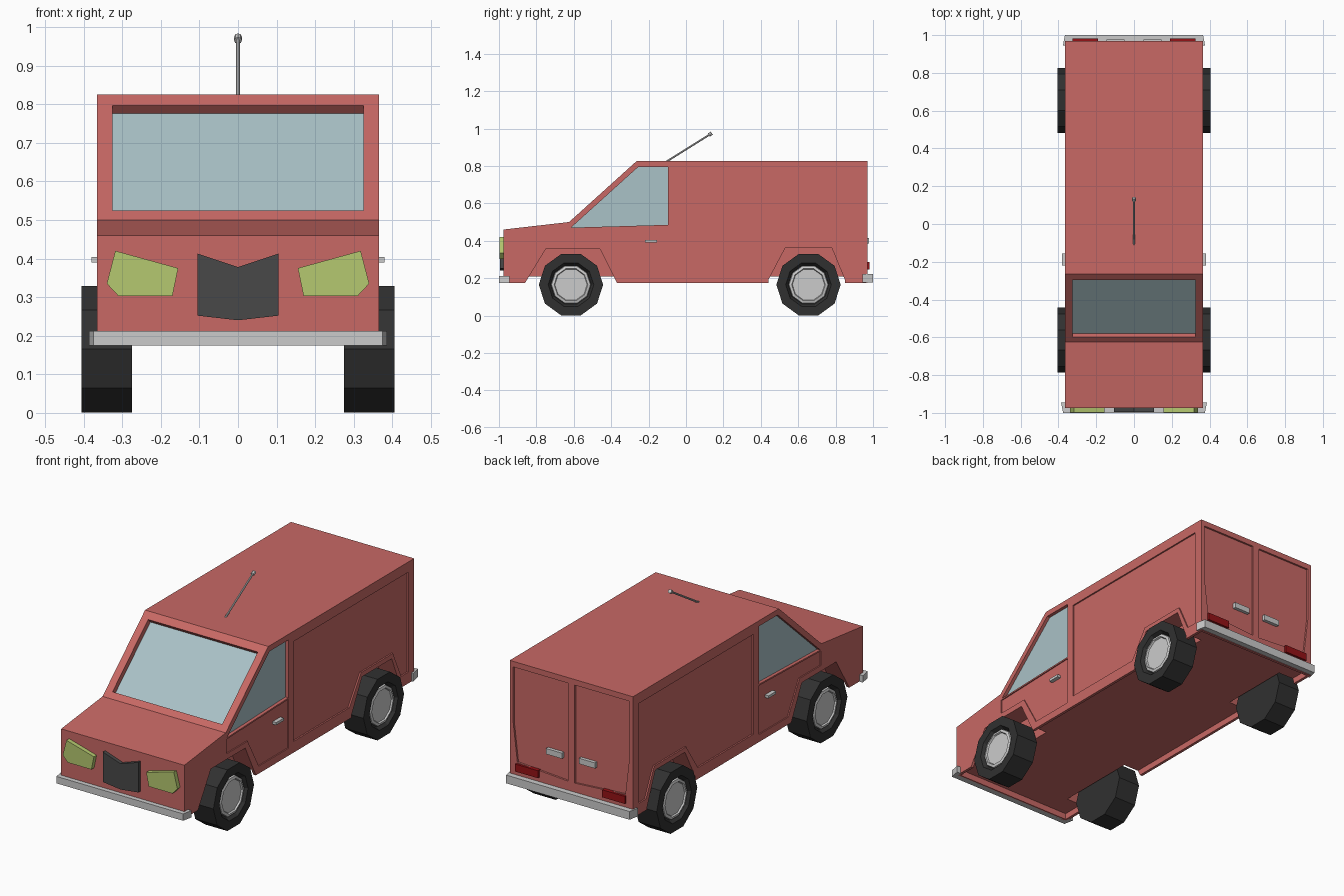
import bpy, bmesh, math
from mathutils import Vector

if "Cube" in bpy.data.objects:
    bpy.data.objects.remove(bpy.data.objects["Cube"])


def material(name, rgb):
    m = bpy.data.materials.new(name)
    m.diffuse_color = (*rgb, 1)
    m.use_nodes = True
    m.node_tree.nodes["Principled BSDF"].inputs["Base Color"].default_value = m.diffuse_color
    return m


RED = material("red_paint", (0.58, 0.14, 0.13))
GLASS = material("glass", (0.40, 0.54, 0.57))
LAMP = material("lamp_yellow", (0.46, 0.58, 0.16))
TAIL = material("lamp_red", (0.30, 0.006, 0.008))
RUBBER = material("rubber", (0.03, 0.03, 0.03))
GRILLE = material("grille_dark", (0.065, 0.065, 0.065))


def finish(name, bm, mat):
    bmesh.ops.recalc_face_normals(bm, faces=bm.faces)
    me = bpy.data.meshes.new(name)
    bm.to_mesh(me)
    bm.free()
    ob = bpy.data.objects.new(name, me)
    bpy.context.collection.objects.link(ob)
    if mat:
        me.materials.append(mat)
    return ob


def prism(name, pts, axis, a, b, mat=None):
    """Extrude a 2D outline along an axis from a to b."""
    place = {"x": lambda p, d: (d, p[0], p[1]),
             "y": lambda p, d: (p[0], d, p[1]),
             "z": lambda p, d: (p[0], p[1], d)}[axis]
    bm = bmesh.new()
    r0, r1 = [[bm.verts.new(place(p, d)) for p in pts] for d in (a, b)]
    bm.faces.new(r0)
    bm.faces.new(r1)
    n = len(pts)
    for i in range(n):
        j = (i + 1) % n
        bm.faces.new((r0[i], r0[j], r1[j], r1[i]))
    return finish(name, bm, mat)


def rect(x0, x1, y0, y1):
    return [(x0, y0), (x1, y0), (x1, y1), (x0, y1)]


def flip(pts, s):
    return [(s * u, v) for u, v in pts]


def cut(target, cutter):
    cutter.hide_render = True
    mod = target.modifiers.new("cut", "BOOLEAN")
    mod.operation = "DIFFERENCE"
    mod.solver = "EXACT"
    mod.object = cutter
    bpy.context.view_layer.objects.active = target
    bpy.ops.object.modifier_apply(modifier=mod.name)
    bpy.data.objects.remove(cutter)


def lathe(name, prof, side, y, z, mat=None, n=10):
    """Revolve (radius, x) points round the axle."""
    bm = bmesh.new()
    rings = []
    for r, x in prof:
        rings.append([bm.verts.new((side * x, y + r * math.cos(2 * math.pi * k / n),
                                    z + r * math.sin(2 * math.pi * k / n))) for k in range(n)])
    for p, q in zip(rings, rings[1:]):
        for k in range(n):
            j = (k + 1) % n
            bm.faces.new((p[k], p[j], q[j], q[k]))
    bm.faces.new(rings[0])
    bm.faces.new(rings[-1])
    return finish(name, bm, mat)


# Body shell with hollow underside
body = prism("body", [(-0.975, 0.175), (-0.975, 0.46), (-0.625, 0.50), (-0.265, 0.825),
                      (0.97, 0.825), (0.97, 0.175)], "x", -0.365, 0.365, RED)
cut(body, prism("cutter", rect(-0.35, 0.35, -0.96, 0.955), "z", 0.1, 0.208))

# Windscreen opening and glass, laid out along the sloping pillar
base = Vector((-0.625, 0.50))
along = (Vector((-0.265, 0.825)) - base).normalized()
normal = Vector((-along.y, along.x))


def slab(lo, hi):
    return [base + along * t + normal * h
            for t, h in ((0.037, lo), (0.443, lo), (0.443, hi), (0.037, hi))]


cut(body, prism("cutter", slab(-0.03, 0.05), "x", -0.325, 0.325))
prism("windscreen", slab(-0.036, -0.028), "x", -0.325, 0.325, GLASS)

# Side outlines (y, z)
window = [(-0.615, 0.47), (-0.255, 0.795), (-0.095, 0.795), (-0.095, 0.485)]
door = [(-0.62, 0.462), (-0.62, 0.385), (-0.44, 0.385), (-0.345, 0.215),
        (-0.095, 0.215), (-0.095, 0.477)]
cargo = [(-0.05, 0.235), (0.42, 0.235), (0.52, 0.385), (0.79, 0.385), (0.86, 0.235),
         (0.92, 0.235), (0.92, 0.77), (-0.05, 0.77)]
front_arch = [(-0.86, 0.1), (-0.86, 0.175), (-0.75, 0.355), (-0.46, 0.355),
              (-0.37, 0.175), (-0.37, 0.1)]
rear_arch = [(0.44, 0.1), (0.44, 0.19), (0.53, 0.36), (0.78, 0.36),
             (0.85, 0.19), (0.85, 0.1)]
# Rear door outline (x, z)
rear_door = [(0.02, 0.27), (0.32, 0.29), (0.345, 0.50), (0.345, 0.795), (0.02, 0.795)]
headlight = [(0.155, 0.375), (0.318, 0.42), (0.34, 0.335), (0.31, 0.303), (0.17, 0.303)]

for s, tag in ((1, "left"), (-1, "right")):
    # Wheel wells, recessed panels and window openings
    for pts, depth in ((front_arch, 0.26), (rear_arch, 0.26), (door, 0.359),
                       (cargo, 0.357), (window, 0.345)):
        cut(body, prism("cutter", pts, "x", s * depth, s * 0.5))
    cut(body, prism("cutter", flip(rear_door, s), "y", 0.96, 1.1))
    prism("side_window_" + tag, window, "x", s * 0.338, s * 0.347, GLASS)

    # Handles and lamps
    prism("door_handle_" + tag, rect(-0.22, -0.155, 0.39, 0.404), "x", s * 0.355, s * 0.38)
    prism("rear_handle_" + tag, flip(rect(0.05, 0.145, 0.385, 0.415), s), "y", 0.955, 0.978)
    prism("headlight_" + tag, flip(headlight, s), "y", -0.998, -0.97, LAMP)
    prism("tail_light_" + tag, flip(rect(0.19, 0.325, 0.245, 0.285), s), "y", 0.955, 0.982, TAIL)

    # Ten-sided wheels
    for y, end in ((-0.615, "front"), (0.655, "rear")):
        lathe(f"tyre_{end}_{tag}", [(0.12, 0.275), (0.172, 0.275), (0.172, 0.405),
                                    (0.122, 0.405), (0.108, 0.383)], s, y, 0.165, RUBBER)
        lathe(f"rim_{end}_{tag}", [(0.107, 0.38), (0.104, 0.394), (0.09, 0.398),
                                   (0.086, 0.39)], s, y, 0.165)

# Grille
prism("grille", [(-0.105, 0.413), (0, 0.378), (0.105, 0.413), (0.105, 0.252), (0, 0.24),
                 (-0.105, 0.252)], "y", -0.994, -0.97, GRILLE)

# Wrap-round bumpers
half = [(0.375, -1.0), (0.386, -0.945), (0.36, -0.945), (0.36, -0.968)]
outline = half + [(-x, y) for x, y in reversed(half)]
prism("front_bumper", outline, "z", 0.175, 0.212)
prism("rear_bumper", [(x * 0.975, -y) for x, y in outline], "z", 0.178, 0.222)


# Roof aerial
def rod(name, a, b, r, n=8):
    a, b = Vector(a), Vector(b)
    bpy.ops.mesh.primitive_cylinder_add(vertices=n, radius=r, depth=(b - a).length,
                                        location=(a + b) / 2)
    ob = bpy.context.object
    ob.name = name
    ob.rotation_mode = "QUATERNION"
    ob.rotation_quaternion = (b - a).to_track_quat("Z", "Y")


rod("aerial", (0, -0.11, 0.82), (0, 0.13, 0.97), 0.005)
rod("aerial_tip", (0, 0.122, 0.965), (0, 0.138, 0.975), 0.01)
